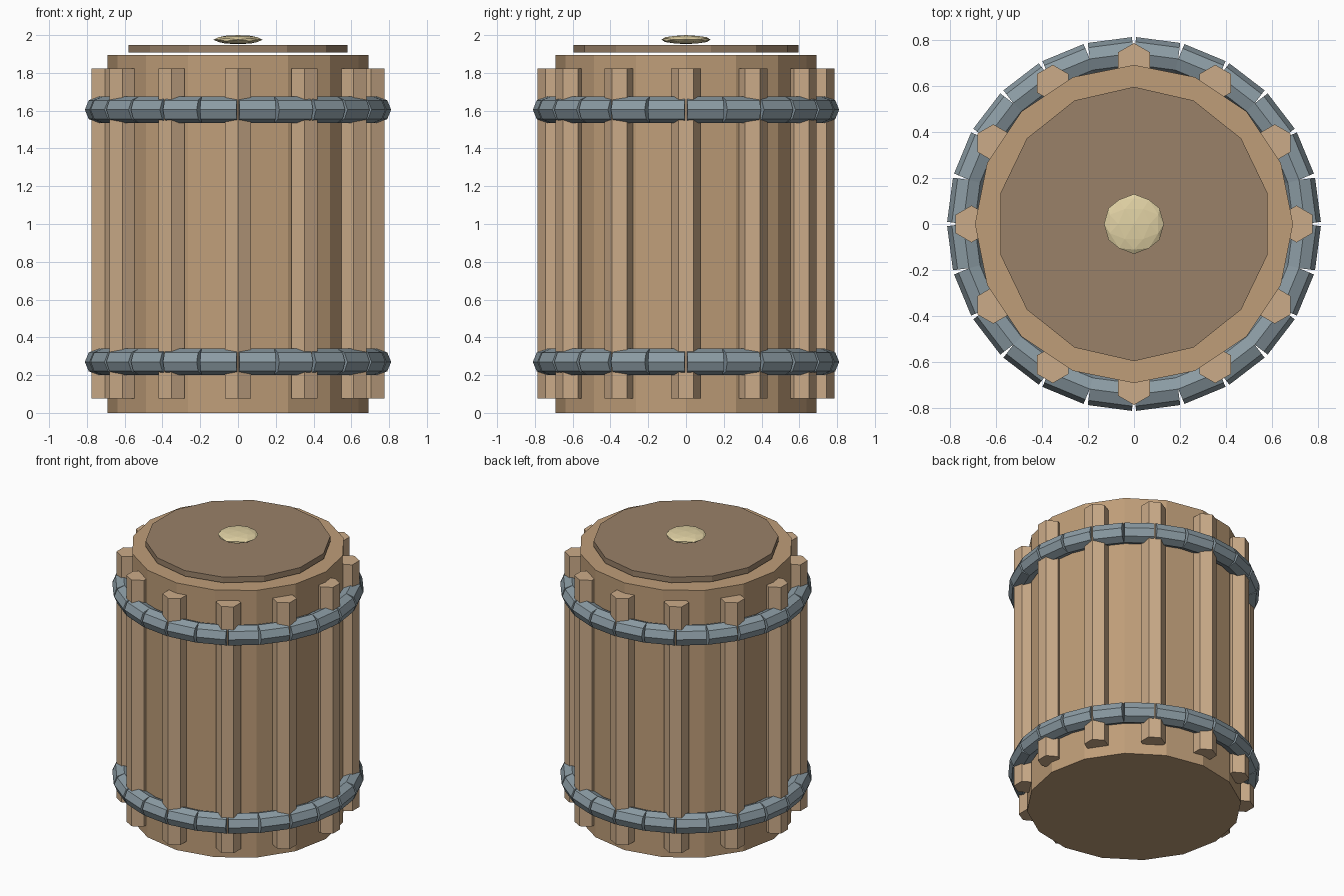
import bpy, bmesh
from math import sin, cos, pi, atan, sqrt
from mathutils import Matrix

if "Cube" in bpy.data.objects:
    bpy.data.objects.remove(bpy.data.objects["Cube"])


def material(name, rgb):
    m = bpy.data.materials.new(name)
    m.diffuse_color = (*rgb, 1)
    m.use_nodes = True
    m.node_tree.nodes["Principled BSDF"].inputs["Base Color"].default_value = m.diffuse_color
    return m


def add_prism(bm, sides, r, length, mat):
    """Closed prism along local z, centred, with one corner on local +y."""
    rings = []
    for z in (-length / 2, length / 2):
        rings.append([bm.verts.new(mat @ Matrix.Translation(
            (r * sin(2 * pi * i / sides), r * cos(2 * pi * i / sides), z)).translation)
            for i in range(sides)])
    a, b = rings
    for i in range(sides):
        j = (i + 1) % sides
        bm.faces.new((a[i], a[j], b[j], b[i]))
    bm.faces.new(a)
    bm.faces.new(b)


def finish(name, bm, mat):
    bmesh.ops.recalc_face_normals(bm, faces=bm.faces)
    mesh = bpy.data.meshes.new(name)
    bm.to_mesh(mesh)
    bm.free()
    mesh.materials.append(mat)
    ob = bpy.data.objects.new(name, mesh)
    bpy.context.collection.objects.link(ob)
    return ob


def prism(name, sides, r, z0, z1, mat, x=0, y=0):
    bm = bmesh.new()
    add_prism(bm, sides, r, z1 - z0, Matrix.Translation((x, y, (z0 + z1) / 2)))
    return finish(name, bm, mat)


wood = material("wood", (0.52, 0.34, 0.19))
light_wood = material("light_wood", (0.60, 0.41, 0.25))
dark_wood = material("dark_wood", (0.32, 0.22, 0.14))
metal = material("metal", (0.26, 0.33, 0.37))
pale = material("pale_knob", (0.75, 0.64, 0.37))

# Barrel body and lid
prism("barrel_body", 16, 0.69, 0, 1.896, wood)
prism("lid", 14, 0.595, 1.907, 1.947, dark_wood)

# Hexagonal staves around the body, all facing the same way
for i in range(12):
    a = 2 * pi * i / 12
    prism(f"stave_{i + 1}", 6, 0.08, 0.075, 1.823, light_wood,
          0.705 * cos(a), 0.705 * sin(a))

# Hoops made of straight octagonal links
for name, z in (("lower_hoop", 0.27), ("upper_hoop", 1.605)):
    bm = bmesh.new()
    for i in range(24):
        a = 2 * pi * (i + 0.5) / 24
        place = (Matrix.Rotation(a, 4, 'Z') @ Matrix.Translation((0.735, 0, z))
                 @ Matrix.Rotation(pi / 2, 4, 'X'))
        add_prism(bm, 8, 0.07, 0.193, place)
    finish(name, bm, metal)

# Flattened knob, icosphere turned so an edge midpoint is on top
bm = bmesh.new()
tilt = Matrix.Rotation(-atan(2 / (1 + sqrt(5))), 4, 'Y')
bmesh.ops.create_icosphere(bm, subdivisions=2, radius=1, matrix=tilt)
bmesh.ops.transform(bm, verts=bm.verts,
                    matrix=Matrix.Translation((0, 0, 1.976)) @ Matrix.Diagonal((0.13, 0.13, 0.024, 1)))
finish("lid_knob", bm, pale)
